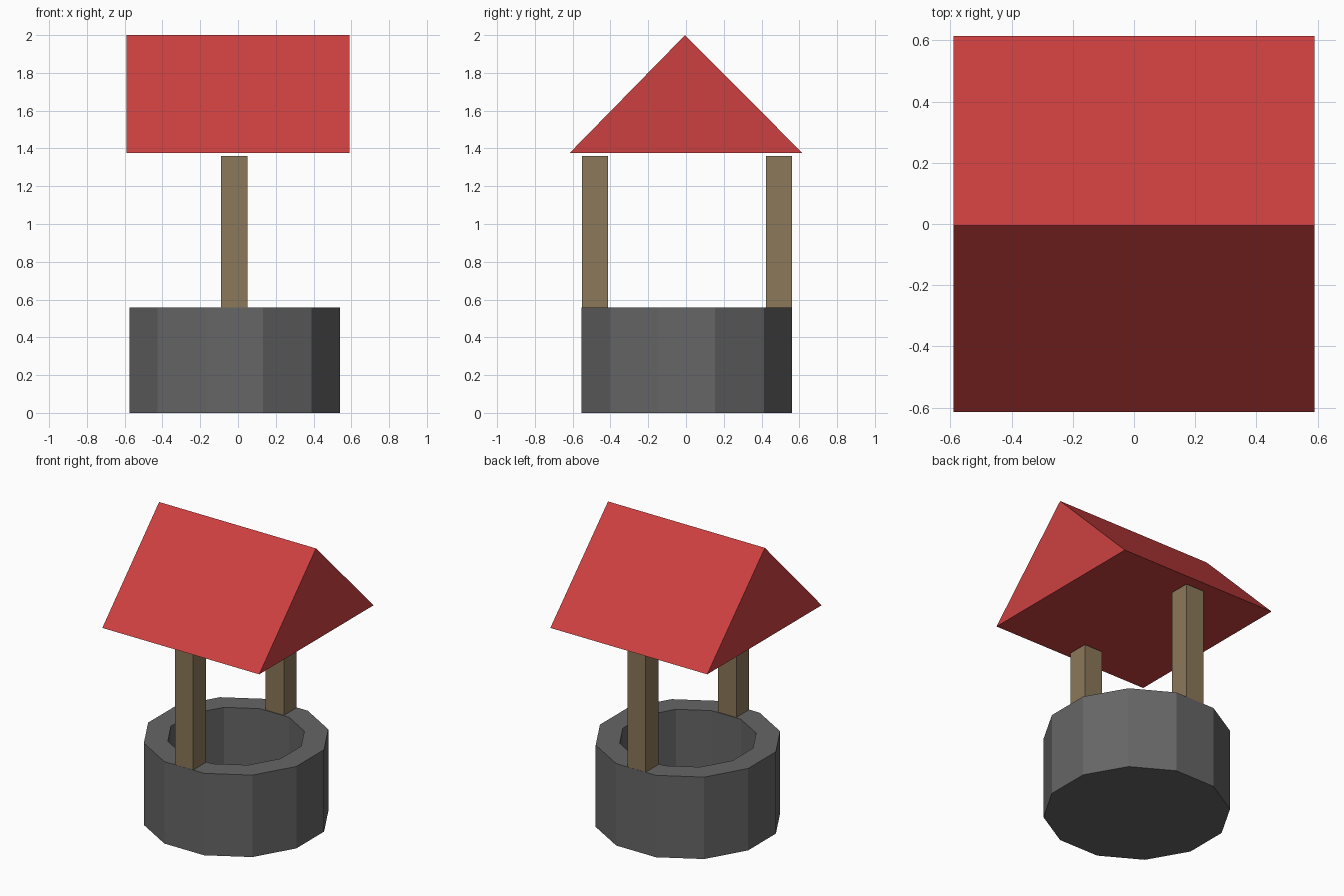
import bpy, bmesh, math

if "Cube" in bpy.data.objects:
    bpy.data.objects.remove(bpy.data.objects["Cube"])


def material(name, rgb):
    m = bpy.data.materials.new(name)
    m.diffuse_color = (*rgb, 1)
    m.use_nodes = True
    m.node_tree.nodes["Principled BSDF"].inputs["Base Color"].default_value = m.diffuse_color
    return m


STONE = material("grey stone", (0.133, 0.133, 0.133))
WOOD = material("brown wood", (0.258, 0.188, 0.1))
RED = material("red roof", (0.61, 0.051, 0.051))


def finish(name, bm, mat):
    bmesh.ops.recalc_face_normals(bm, faces=bm.faces)
    me = bpy.data.meshes.new(name)
    bm.to_mesh(me)
    bm.free()
    me.materials.append(mat)
    ob = bpy.data.objects.new(name, me)
    bpy.context.collection.objects.link(ob)
    return ob


# Well wall: 12-sided tub, outer wall, rim, inner wall and floor
SIDES, CX, CY, TOP = 12, -0.018, 0.005, 0.557
bm = bmesh.new()
rings = []
for r, z in ((0.577, 0), (0.577, TOP), (0.427, TOP), (0.427, 0.05)):
    ring = []
    for i in range(SIDES):
        a = math.radians(15) + i * math.tau / SIDES
        ring.append(bm.verts.new((CX + r * math.cos(a), CY + r * math.sin(a), z)))
    rings.append(ring)
for lo, hi in zip(rings, rings[1:]):
    for i in range(SIDES):
        j = (i + 1) % SIDES
        bm.faces.new((lo[i], lo[j], hi[j], hi[i]))
bm.faces.new(rings[0])
bm.faces.new(rings[-1])
finish("well_wall", bm, STONE)

# Posts standing on the rim, front and back
for name, side in (("front_post", -1), ("back_post", 1)):
    bm = bmesh.new()
    bmesh.ops.create_cube(bm, size=1)
    bmesh.ops.scale(bm, vec=(0.138, 0.138, 1.36 - TOP), verts=bm.verts)
    bmesh.ops.translate(bm, vec=(CX - 0.002, CY + side * 0.487, (1.36 + TOP) / 2), verts=bm.verts)
    finish(name, bm, WOOD)

# Roof: solid triangular prism with the ridge along x
bm = bmesh.new()
gable = bm.faces.new([bm.verts.new((-0.59, y, z)) for y, z in
                      ((-0.615, 1.377), (0.615, 1.377), (-0.005, 2.0))])
ext = bmesh.ops.extrude_face_region(bm, geom=[gable], use_keep_orig=True)
bmesh.ops.translate(bm, vec=(1.18, 0, 0),
                    verts=[v for v in ext["geom"] if isinstance(v, bmesh.types.BMVert)])
finish("roof", bm, RED)
